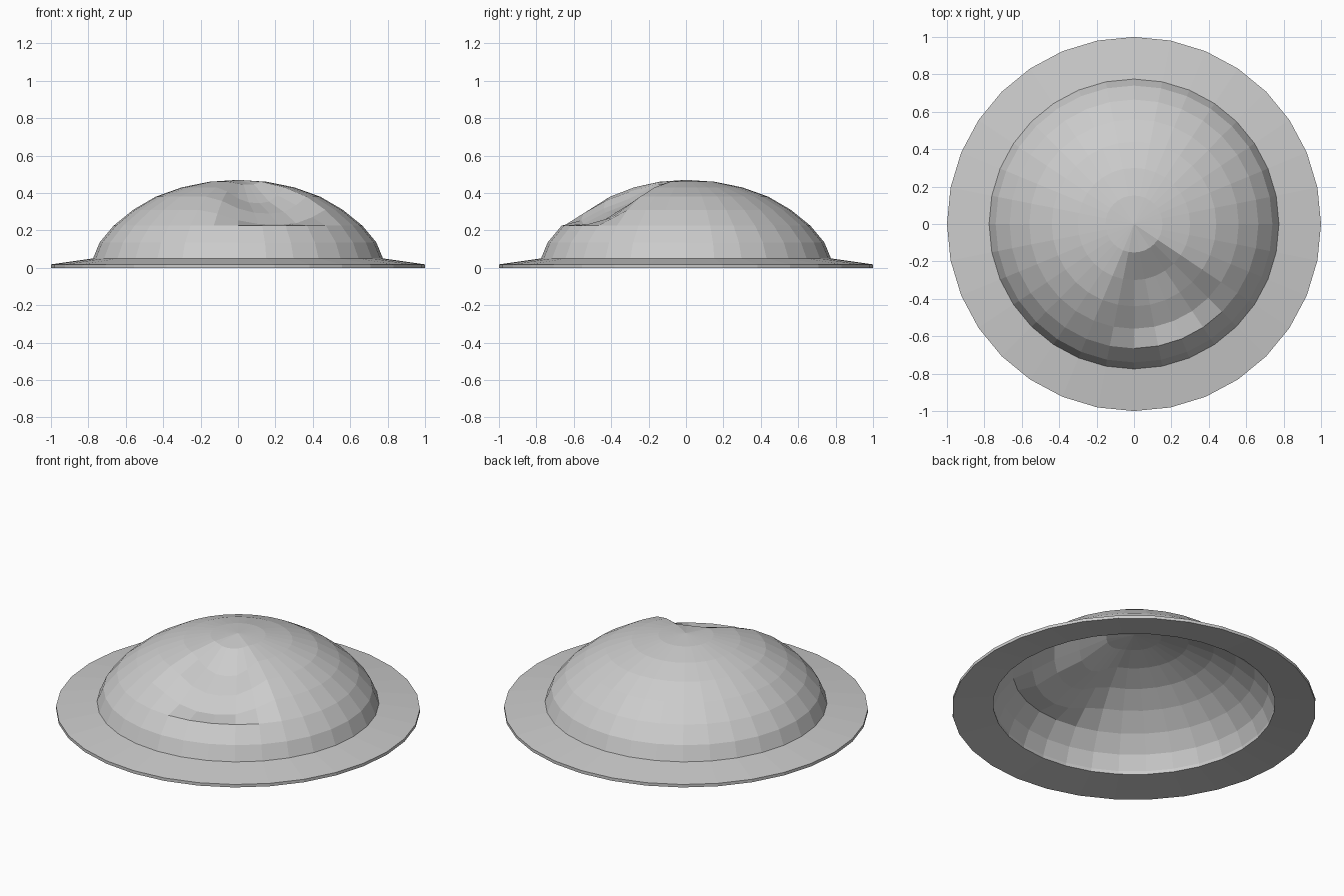
import bpy, bmesh, math

if "Cube" in bpy.data.objects:
    bpy.data.objects.remove(bpy.data.objects["Cube"])

SIDES = 32
STEP = 2 * math.pi / SIDES


def ring(bm, r, z, drops=None):
    """Ring of vertices; index 0 faces the front (-y), counting towards +x."""
    verts = []
    for j in range(SIDES):
        a = j * STEP
        d = drops.get(j, 0) if drops else 0
        verts.append(bm.verts.new((r * math.sin(a), -r * math.cos(a), z - d)))
    return verts


def bridge(bm, a, b):
    for j in range(SIDES):
        k = (j + 1) % SIDES
        bm.faces.new((a[j], a[k], b[k], b[j]))


def finish(bm, name):
    mesh = bpy.data.meshes.new(name)
    bm.to_mesh(mesh)
    bm.free()
    obj = bpy.data.objects.new(name, mesh)
    bpy.context.collection.objects.link(obj)
    return obj


# Dome: open shell, with a dent pushed into the front right
dent_by_side = {SIDES - 1: 0.25, 0: 0.7, 1: 0.95, 2: 1.0, 3: 0.9, 4: 0.5}
dome_profile = [(0.775, 0.05, 0), (0.74, 0.135, 0), (0.665, 0.225, 0),
                (0.56, 0.31, 0.08), (0.44, 0.38, 0.09),
                (0.30, 0.43, 0.085), (0.152, 0.46, 0.015)]
bm = bmesh.new()
rings = [ring(bm, r, z, {j: w * depth for j, w in dent_by_side.items()})
         for r, z, depth in dome_profile]
for a, b in zip(rings, rings[1:]):
    bridge(bm, a, b)
apex = bm.verts.new((0, 0, 0.47))
for j in range(SIDES):
    bm.faces.new((rings[-1][j], rings[-1][(j + 1) % SIDES], apex))
finish(bm, "helmet_dome")

# Brim: thin sloping annulus
bm = bmesh.new()
rings = [ring(bm, r, z) for r, z in
         [(0.775, 0.03), (1.0, 0.0), (1.0, 0.018), (0.775, 0.05)]]
for a, b in zip(rings, rings[1:] + rings[:1]):
    bridge(bm, a, b)
bmesh.ops.recalc_face_normals(bm, faces=bm.faces)
finish(bm, "helmet_brim")
